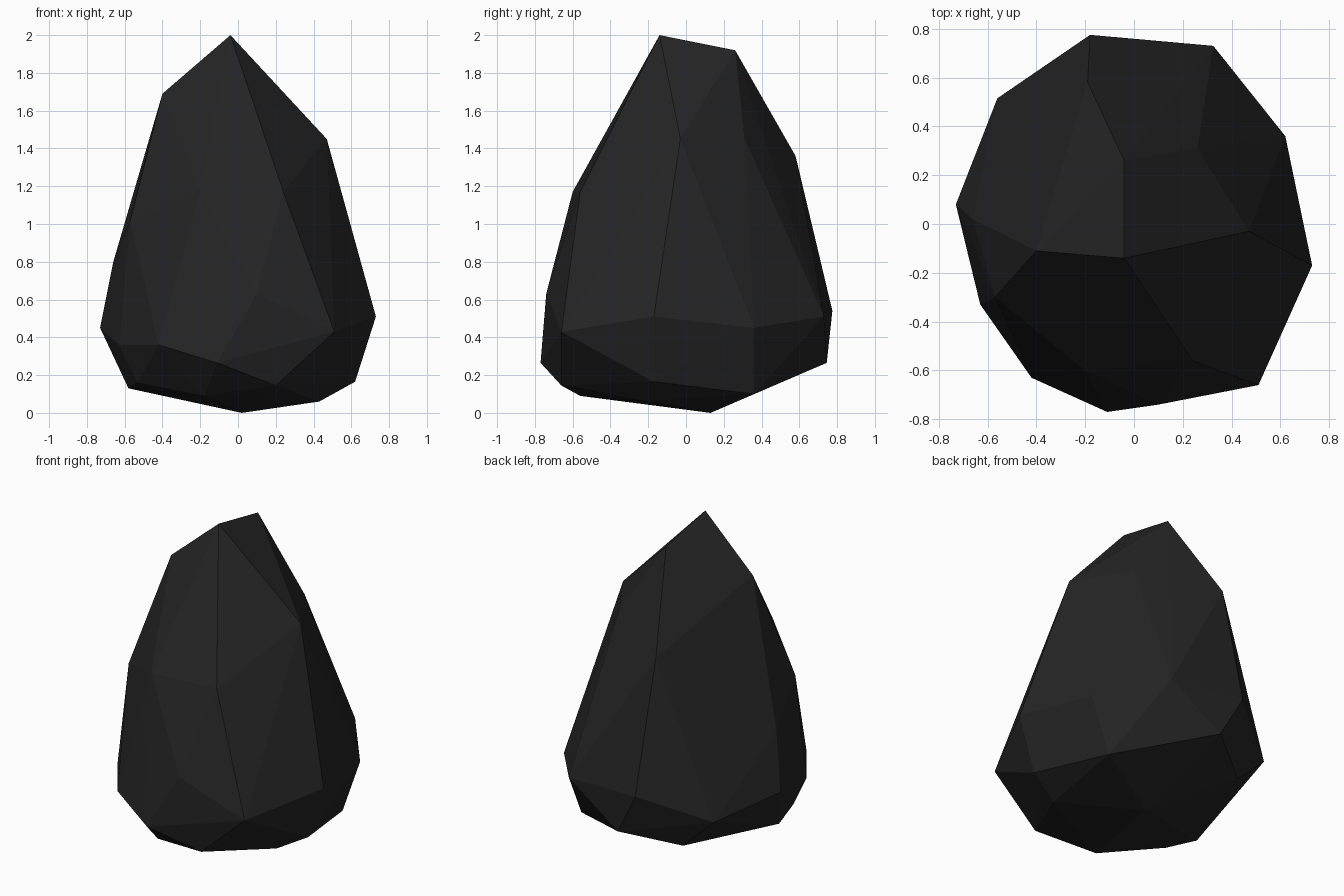
import bpy
import bmesh

# Corners of the faceted stone, from tip to base
CORNERS = [
    # tip and shoulders
    (-0.04, -0.14, 2.0), (-0.04, 0.26, 1.92), (-0.40, -0.11, 1.69),
    (0.47, -0.03, 1.45), (0.26, 0.31, 1.45), (-0.19, 0.58, 1.36),
    # middle
    (-0.20, -0.60, 1.17), (0.24, -0.56, 1.17), (-0.57, -0.30, 1.02),
    (-0.66, 0.02, 0.80), (0.10, -0.74, 0.63),
    # widest ring
    (-0.18, 0.775, 0.54), (0.325, 0.73, 0.51), (0.62, 0.36, 0.45),
    (0.73, -0.17, 0.51), (0.51, -0.66, 0.43), (-0.11, -0.77, 0.265),
    (-0.42, -0.63, 0.36), (-0.63, -0.33, 0.36), (-0.73, 0.08, 0.45),
    (-0.56, 0.515, 0.375),
    # underside
    (-0.035, 0.745, 0.265), (-0.35, 0.53, 0.175), (0.495, 0.36, 0.10),
    (0.62, -0.17, 0.165), (0.20, -0.66, 0.145), (-0.53, -0.34, 0.16),
    (-0.58, -0.12, 0.13), (-0.18, -0.56, 0.09), (0.43, -0.22, 0.06),
    (0.02, 0.13, 0.0),
]

# Stone: convex hull with flat facets
bm = bmesh.new()
for corner in CORNERS:
    bm.verts.new(corner)
bmesh.ops.convex_hull(bm, input=bm.verts[:])
bmesh.ops.delete(bm, geom=[v for v in bm.verts if not v.link_faces], context='VERTS')
bmesh.ops.recalc_face_normals(bm, faces=bm.faces[:])
mesh = bpy.data.meshes.new("stone")
bm.to_mesh(mesh)
bm.free()

# Dark stone colour
mat = bpy.data.materials.new("dark stone")
mat.diffuse_color = (0.018, 0.018, 0.018, 1)
mesh.materials.append(mat)

stone = bpy.data.objects.new("stone", mesh)
bpy.context.collection.objects.link(stone)
